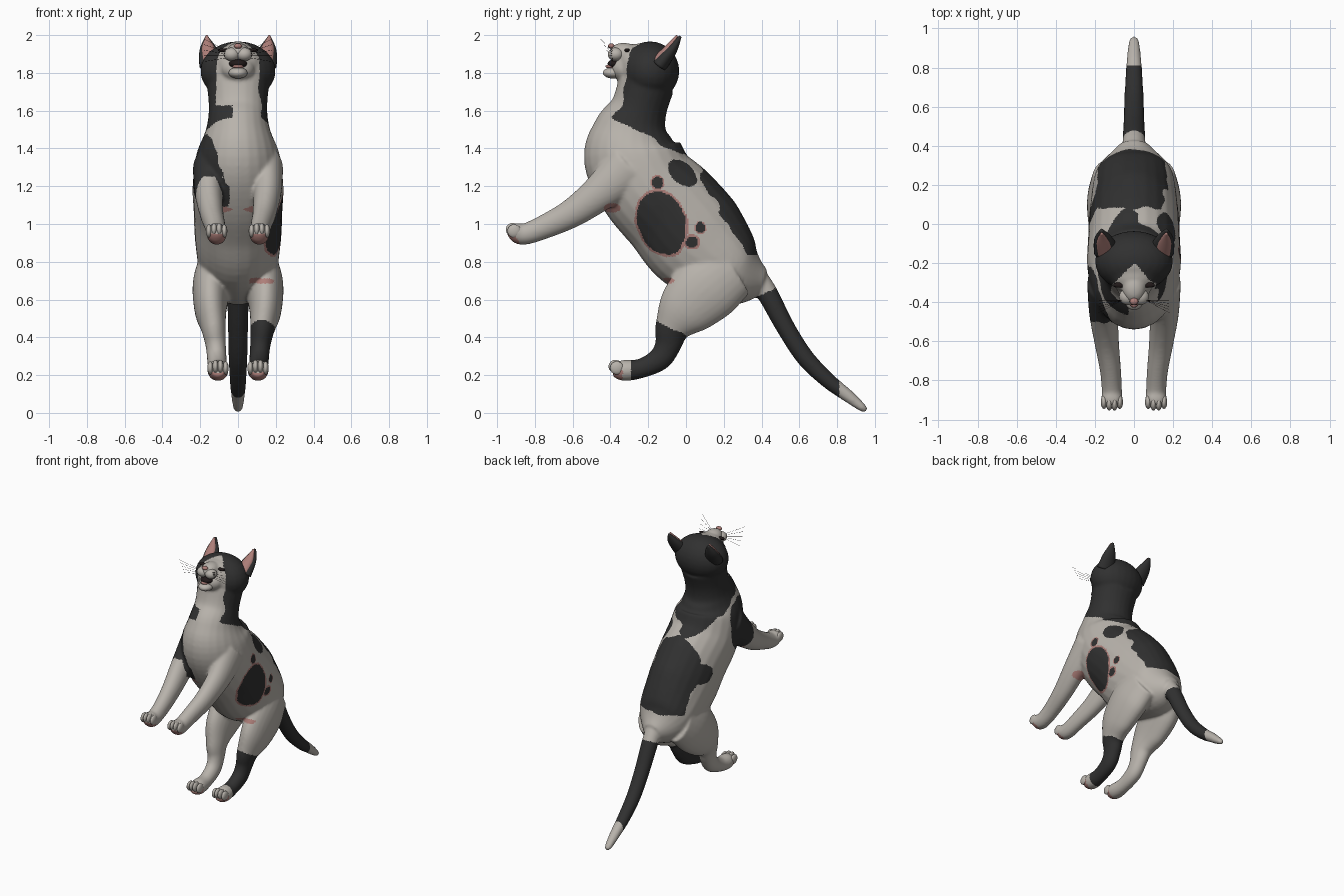
import bpy, bmesh, math
from mathutils import Vector, Matrix, noise

cube = bpy.data.objects.get("Cube")
if cube:
    bpy.data.objects.remove(cube)


def make_material(name, color):
    material = bpy.data.materials.new(name)
    material.use_nodes = True
    material.diffuse_color = (*color, 1)
    material.node_tree.nodes["Principled BSDF"].inputs["Base Color"].default_value = (*color, 1)
    return material


white = make_material("white fur", (0.48, 0.45, 0.41))
black = make_material("black fur", (0.03, 0.03, 0.03))
pink = make_material("pink skin", (0.42, 0.21, 0.19))
dark = make_material("dark eye and mouth", (0.015, 0.01, 0.01))


def spline(stations, steps=6):
    """Smooth curve through stations of x, y, z, side radius, depth radius."""
    points = [Vector(s) for s in stations]
    points = [points[0]] + points + [points[-1]]
    result = []
    for a, b, c, d in zip(points, points[1:], points[2:], points[3:]):
        for step in range(steps):
            t = step / steps
            result.append((b * 2 + (c - a) * t + (a * 2 - b * 5 + c * 4 - d) * t ** 2
                           + (b * 3 - a - c * 3 + d) * t ** 3) * 0.5)
    return result + [points[-1]]


def loft(bm, stations, side=1, segments=24):
    points = spline(stations)
    centers = [Vector((p[0] * side, p[1], p[2])) for p in points]
    rings = []
    for i, p in enumerate(points):
        tangent = (centers[min(i + 1, len(points) - 1)] - centers[max(i - 1, 0)]).normalized()
        across = (Vector((1, 0, 0)) - tangent * tangent.x).normalized()
        depth = tangent.cross(across)
        ring = []
        for k in range(segments):
            angle = math.tau * k / segments
            ring.append(bm.verts.new(centers[i] + across * p[3] * math.cos(angle)
                                     + depth * p[4] * math.sin(angle)))
        rings.append(ring)
    for lower, upper in zip(rings, rings[1:]):
        for k in range(segments):
            n = (k + 1) % segments
            bm.faces.new((lower[k], lower[n], upper[n], upper[k]))
    bm.faces.new(rings[0])
    bm.faces.new(rings[-1])


def ball(bm, center, radii):
    matrix = Matrix.Translation(center) @ Matrix.Diagonal((*radii, 1))
    bmesh.ops.create_uvsphere(bm, u_segments=24, v_segments=14, radius=1, matrix=matrix)


def finish(name, bm, material):
    bmesh.ops.recalc_face_normals(bm, faces=bm.faces)
    mesh = bpy.data.meshes.new(name)
    bm.to_mesh(mesh)
    bm.free()
    mesh.materials.append(material)
    mesh.shade_smooth()
    obj = bpy.data.objects.new(name, mesh)
    bpy.context.collection.objects.link(obj)
    return obj


def ball_part(name, center, radii, material):
    bm = bmesh.new()
    ball(bm, center, radii)
    return finish(name, bm, material)


# Body: torso, head, tail and legs fused into one skin
torso = [(0, .41, .69, .07, .07), (0, .27, .74, .19, .19), (0, .08, .89, .225, .28),
         (0, -.07, 1.065, .235, .28), (0, -.205, 1.205, .24, .265), (0, -.285, 1.37, .22, .26),
         (0, -.285, 1.5, .17, .205), (0, -.25, 1.61, .155, .15), (0, -.21, 1.74, .165, .15)]
tail = [(0, .37, .72, .06, .06), (0, .434, .627, .058, .056), (0, .524, .458, .054, .05),
        (0, .63, .294, .05, .048), (0, .751, .172, .044, .042), (0, .857, .09, .036, .034),
        (0, .935, .027, .026, .022), (0, .957, .012, .01, .01)]
front_leg = [(.15, -.3, 1.3, .09, .14), (.155, -.45, 1.17, .075, .1), (.14, -.6, 1.06, .063, .078),
             (.12, -.75, .985, .054, .064), (.113, -.86, .945, .052, .056),
             (.113, -.905, .96, .055, .05), (.113, -.935, .975, .035, .03)]
hind_leg = [(.12, .24, .76, .09, .16), (.14, .12, .67, .1, .185), (.145, 0, .55, .085, .155),
            (.13, -.07, .45, .066, .097), (.118, -.095, .36, .054, .07), (.112, -.14, .285, .052, .062),
            (.108, -.24, .235, .05, .052), (.106, -.33, .225, .056, .056), (.106, -.38, .235, .04, .04)]
bm = bmesh.new()
loft(bm, torso)
loft(bm, tail)
for side in (1, -1):
    loft(bm, front_leg, side)
    loft(bm, hind_leg, side)
ball(bm, (0, -.19, 1.81), (.2, .155, .157))
ball(bm, (0, -.26, 1.85), (.13, .1, .105))
ball(bm, (0, -.32, 1.82), (.09, .075, .07))
ball(bm, (0, -.33, 1.91), (.06, .075, .05))
body = finish("body", bm, white)
remesh = body.modifiers.new("fuse", "REMESH")
remesh.mode = "VOXEL"
remesh.voxel_size = 0.008
soften = body.modifiers.new("soften", "SMOOTH")
soften.factor = 0.5
soften.iterations = 14
bpy.context.view_layer.update()
evaluated = body.evaluated_get(bpy.context.evaluated_depsgraph_get())
skin = bpy.data.meshes.new_from_object(evaluated)
body.modifiers.clear()
body.data = skin
skin.materials.clear()
for material in (white, black, pink):
    skin.materials.append(material)
WHITE, BLACK, PINK = range(3)

# Flank spots: side, y, z, y radius, z radius, tilt, pink rim width
spots = [(1, -.13, 1.005, .125, .17, .35, .09), (1, -.15, 1.22, .03, .032, 0, .25),
         (1, -.02, 1.27, .09, .055, -.7, 0), (1, .075, .98, .026, .028, 0, .2),
         (1, .03, .905, .034, .03, 0, .4), (-1, .1, 1.07, .1, .07, 0, 0)]


def in_ellipse(co, y, z, ry, rz, tilt=0):
    dy, dz = co.y - y, co.z - z
    u = dy * math.cos(tilt) + dz * math.sin(tilt)
    v = dz * math.cos(tilt) - dy * math.sin(tilt)
    return math.hypot(u / ry, v / rz)


def fur(co, normal):
    wobble = noise.noise(co * 12) * 0.02
    x, y, z = co.x + wobble, co.y + wobble, co.z + wobble
    # head mask with a white blaze, and the collar
    collar = 1.36 - y * 0.5 - (0.03 if x < 0 else 0)
    if z > collar and co.z > 1.3:
        blaze = min(0.12, -0.2 - y)
        if z < 1.63 and x < 0 and y < -0.2:
            blaze = 0.03
        return WHITE if abs(x) < blaze or y < -0.33 and z > 1.68 else BLACK
    # tail
    if co.y > 0.37 and co.z < 0.615 + (co.y - 0.375) * 0.45:
        return BLACK if co.y < 0.81 else WHITE
    # paw pads
    if normal.y < -0.15 and normal.z < 0.1:
        if co.y < -0.87 and co.z < 0.95 or co.y < -0.33 and co.z < 0.235:
            return PINK
    # one dark hind shin
    if x > 0.04 and -0.29 < co.y < 0.2 and co.z < 0.49 - (y + 0.16) * 0.5:
        return BLACK
    # saddle
    edge = 0.71 if x > 0 else 0.67
    if y > 0.08 and z > 0.83 and y * 0.857 + z * 0.515 > edge:
        return BLACK
    # shoulder patch
    if x < -0.17 + (1.5 - z) * 0.4 and x < -0.05 and not (y < -0.5 and z < 1.25):
        if in_ellipse(co, -.38, 1.28, .17, .2) < 1 + wobble * 4:
            return BLACK
    for side, cy, cz, ry, rz, tilt, rim in spots:
        if co.x * side > 0.05:
            distance = in_ellipse(co, cy, cz, ry, rz, tilt) + wobble * 4
            if distance < 1:
                return BLACK
            if distance < 1 + rim:
                return PINK
    # bare skin in the armpits and groin
    if in_ellipse(co, -.39, 1.085, .045, .025) < 1 or in_ellipse(co, -.1, .7, .04, .015) < 1 and x > 0.06:
        return PINK
    return WHITE


for face in skin.polygons:
    face.material_index = fur(face.center, face.normal)
skin.shade_smooth()

# Muzzle, mouth and nose
ball_part("lower_jaw", (0, -.385, 1.8), (.05, .055, .03), white)
ball_part("mouth_inside", (0, -.37, 1.848), (.048, .045, .026), dark)
ball_part("tongue", (0, -.39, 1.834), (.03, .037, .012), pink)
ball_part("nose", (0, -.396, 1.942), (.022, .018, .014), pink)

for side, label in ((1, "left"), (-1, "right")):
    ball_part(label + "_whisker_pad", (side * .033, -.372, 1.898), (.043, .042, .036), white)
    eye = ball_part(label + "_eye", (side * .076, -.312, 1.92), (.03, .014, .01), dark)
    # ears with a pink lining
    for part, material, size, shift in (("ear", black, 1, 0), ("ear_lining", pink, .74, .017)):
        bm = bmesh.new()
        base, middle, tip = (.14, -.14, 1.845), (.158, -.075, 1.925), (.166, -.03, 1.993)
        path = [(px, py - shift, pz + shift * .3, rx * size, rn * size) for (px, py, pz), rx, rn in
                ((base, .066, .045), (middle, .046, .03), (tip, .007, .007))]
        loft(bm, path, side)
        finish(label + "_" + part, bm, material)
    # toes
    for paw, px, py, pz in (("front", .113, -.922, .975), ("hind", .106, -.378, .25)):
        bm = bmesh.new()
        for k in range(4):
            offset = (k - 1.5) * .027
            ball(bm, (side * px + offset, py + abs(offset) * .3, pz - abs(offset) * .3), (.016, .036, .035))
        finish(label + "_" + paw + "_toes", bm, white)
    # whiskers
    curve = bpy.data.curves.new(label + "_whiskers", "CURVE")
    curve.dimensions = "3D"
    curve.bevel_depth = 0.0008
    curve.bevel_resolution = 0
    for k in range(5):
        strand = curve.splines.new("POLY")
        strand.points.add(2)
        for j, point in enumerate(strand.points):
            point.co = (side * (.06 + .06 * j), -.39 - .008 * j * k, 1.89 + (k - 1) * .01 * (j + 1), 1)
    curve.materials.append(dark)
    bpy.context.collection.objects.link(bpy.data.objects.new(label + "_whiskers", curve))
